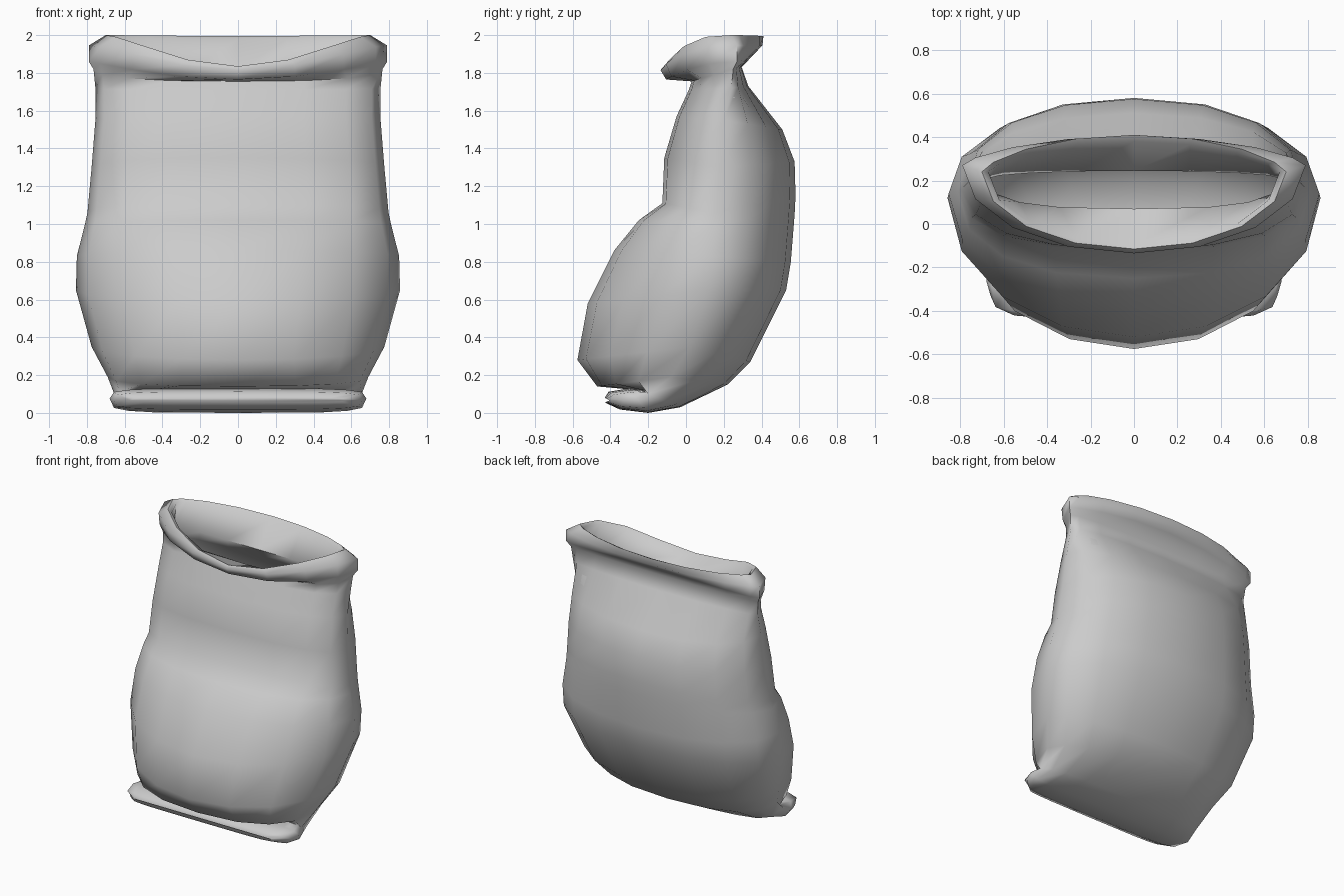
import bpy, bmesh, math

if "Cube" in bpy.data.objects:
    bpy.data.objects.remove(bpy.data.objects["Cube"])

N = 16  # sides around the sack


def ring(w, ys, zs, yf, zf, yb, zb, p=1.0, pb=None, k=1.0, kb=1.0):
    """Closed loop through a side point (w, ys, zs), front centre and back centre.
    p / pb: squareness of front / back, k / kb: sag of front height / back depth."""
    pts = []
    for i in range(N):
        t = 2 * math.pi * i / N
        c, s = math.cos(t), math.sin(t)
        c = 0 if abs(c) < 1e-6 else c
        a = abs(s)
        e = (p if pb is None else pb) if s > 0 else p
        x = w * math.copysign(abs(c) ** e, c)
        f = a ** (e * (kb if s > 0 else 1))
        yc, zc = (yb, zb) if s > 0 else (yf, zf)
        pts.append((x, ys + (yc - ys) * f, zs + (zc - zs) * a ** (k * e)))
    return pts


def inset(r, d, lift=0):
    """Copy of a loop pulled inwards by about d and raised by lift."""
    cy = sum(v[1] for v in r) / N
    h = max(abs(v[1] - cy) for v in r)
    w = max(v[0] for v in r)
    return [(x * (1 - d / w), cy + (y - cy) * (1 - d / h), z + lift) for x, y, z in r]


def loft(name, rings):
    bm = bmesh.new()
    loops = [[bm.verts.new(p) for p in r] for r in rings]
    for a, b in zip(loops, loops[1:]):
        for i in range(N):
            j = (i + 1) % N
            bm.faces.new((a[i], a[j], b[j], b[i]))
    bm.faces.new(loops[0][::-1])
    bm.faces.new(loops[-1])
    bmesh.ops.recalc_face_normals(bm, faces=bm.faces)
    me = bpy.data.meshes.new(name)
    bm.to_mesh(me)
    bm.free()
    ob = bpy.data.objects.new(name, me)
    bpy.context.collection.objects.link(ob)
    return ob


# folded hem at the bottom front: tip, fold, crease
hem = [
    ring(.57, -.405, .066, -.43, .08, -.43, .055, .45),
    ring(.66, -.33, .068, -.41, .112, -.35, .018, .45),
    ring(.68, -.26, .075, -.30, .13, -.20, .0, .45),
    ring(.655, -.20, .10, -.19, .115, -.03, .03, .55),
]
# sagging body with a crease across the front
body = [
    ring(.69, -.08, .19, -.47, .14, .22, .15, .85),
    ring(.775, .02, .35, -.575, .28, .34, .27, 1, .9),
    ring(.858, .12, .65, -.52, .58, .53, .65, 1, .93),
    ring(.853, .14, .83, -.38, .86, .555, .80, .95, .93),
    ring(.81, .15, 1.0, -.25, 1.02, .575, 1.05, .85, .93),
    ring(.797, .16, 1.06, -.125, 1.11, .58, 1.15, .8, .93),
    ring(.775, .18, 1.30, -.115, 1.35, .575, 1.33, .8, .93),
    ring(.755, .20, 1.55, -.05, 1.57, .51, 1.50, .8, .93),
    ring(.755, .24, 1.72, .015, 1.71, .33, 1.73, .8, .95),
]
# neck, flared lip, mouth
mouth = [
    ring(.765, .25, 1.82, .03, 1.755, .295, 1.83, .8, 1),
    ring(.79, .27, 1.86, -.105, 1.765, .37, 1.91, k=2.3, kb=1.4),
    ring(.79, .27, 1.945, -.135, 1.815, .405, 1.945, k=3, kb=1.4),
    ring(.70, .24, 2.0, -.115, 1.835, .41, 1.995, k=3, kb=1.4),
    ring(.67, .24, 1.98, -.10, 1.828, .38, 1.98, k=3, kb=1.4),
    ring(.67, .21, 1.83, .07, 1.775, .245, 1.81, .7, 1),
]
# hollow inside, following the body down to a sloping floor
inside = [inset(r, .025) for r in body[:0:-1]]
floor = [inset(body[0], .04, .03), inset(body[0], .16, -.0)]

sack = loft("sack", hem + body + mouth + inside + floor)
bpy.context.view_layer.objects.active = sack
sack.select_set(True)
bpy.ops.object.shade_smooth_by_angle(angle=math.radians(70))
